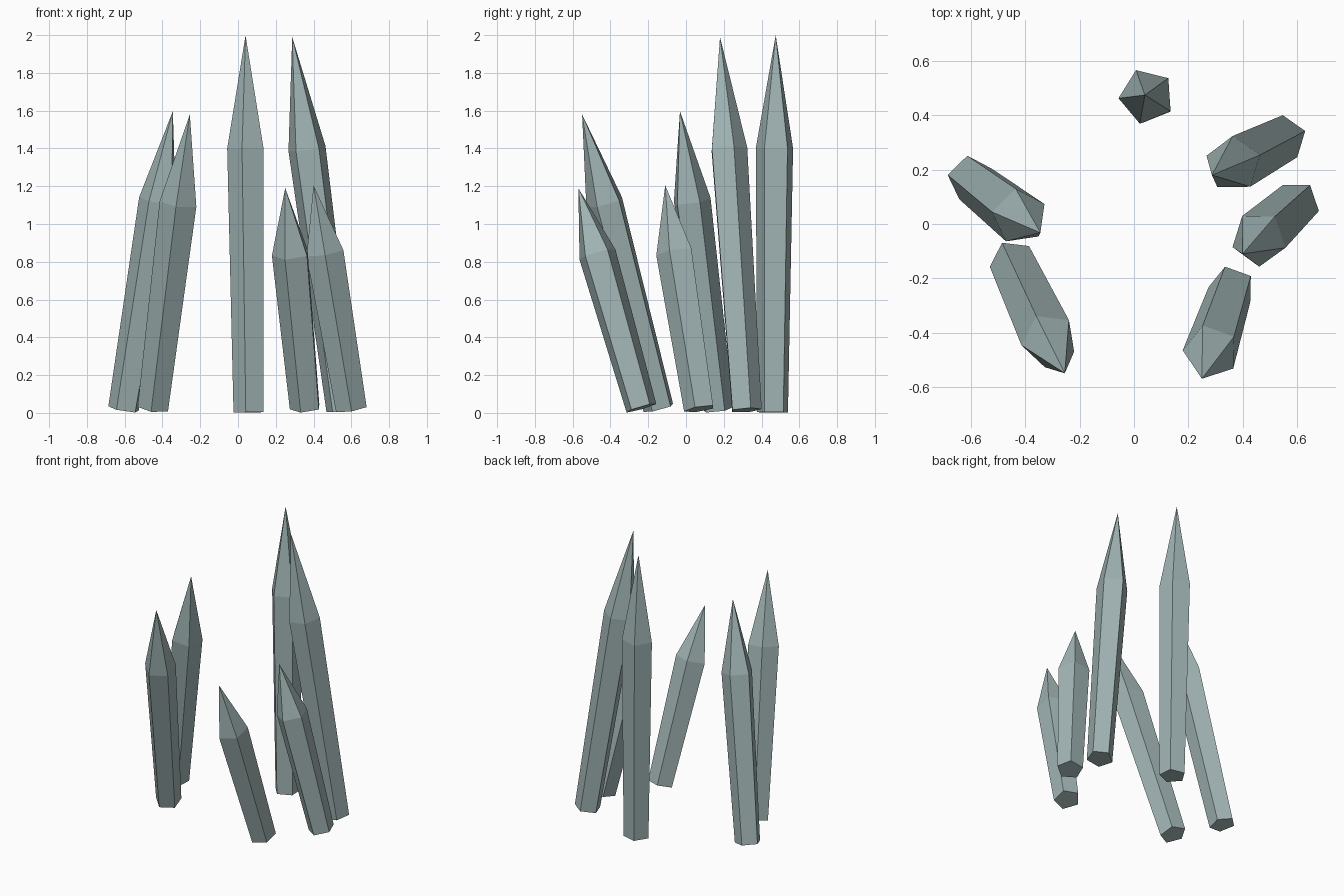
import bpy, bmesh, math
from mathutils import Vector

if "Cube" in bpy.data.objects:
    bpy.data.objects.remove(bpy.data.objects["Cube"])

SIDES = 5
BASE_R, SHOULDER_R = 0.086, 0.104
SHOULDER_AT = 0.70          # share of the length where the tip begins

mat = bpy.data.materials.new("grey_teal_crystal")
mat.diffuse_color = (0.36, 0.46, 0.46, 1.0)
mat.use_nodes = True
mat.node_tree.nodes["Principled BSDF"].inputs["Base Color"].default_value = mat.diffuse_color


def crystal(name, base_xy, apex, turn):
    """Tilted five-sided shaft that widens upward and ends in a pointed tip."""
    apex = Vector(apex)
    foot = Vector((*base_xy, 0.0))
    lean = (apex - foot).normalized()
    # lift the foot so the lowest corner of the tilted cap meets the ground
    foot.z = BASE_R * math.hypot(lean.x, lean.y) + 0.002
    axis = apex - foot
    rot = Vector((0, 0, 1)).rotation_difference(axis)

    bm = bmesh.new()

    def ring(radius, share):
        verts = []
        for i in range(SIDES):
            a = math.radians(turn) + math.tau * i / SIDES
            p = Vector((radius * math.cos(a), radius * math.sin(a), 0))
            verts.append(bm.verts.new(foot + axis * share + rot @ p))
        return verts

    low, high = ring(BASE_R, 0.0), ring(SHOULDER_R, SHOULDER_AT)
    tip = bm.verts.new(apex)
    bm.faces.new(low[::-1])
    for i in range(SIDES):
        j = (i + 1) % SIDES
        bm.faces.new((low[i], low[j], high[j], high[i]))
        bm.faces.new((high[i], high[j], tip))
    mesh = bpy.data.meshes.new(name)
    bm.to_mesh(mesh)
    bm.free()
    mesh.materials.append(mat)
    bpy.context.collection.objects.link(bpy.data.objects.new(name, mesh))


# two tall crystals at the back
crystal("back_crystal", (0.062, 0.46), (0.04, 0.475, 2.0), 40)
crystal("back_right_crystal", (0.55, 0.315), (0.287, 0.18, 1.99), 19)
# two short crystals on the right
crystal("right_crystal", (0.60, 0.075), (0.40, -0.11, 1.205), 54)
crystal("front_right_crystal", (0.36, -0.237), (0.25, -0.57, 1.19), 34)
# two medium crystals on the left
crystal("front_left_crystal", (-0.447, -0.142), (-0.255, -0.55, 1.58), 46)
crystal("left_crystal", (-0.603, 0.167), (-0.345, -0.032, 1.597), 26)
